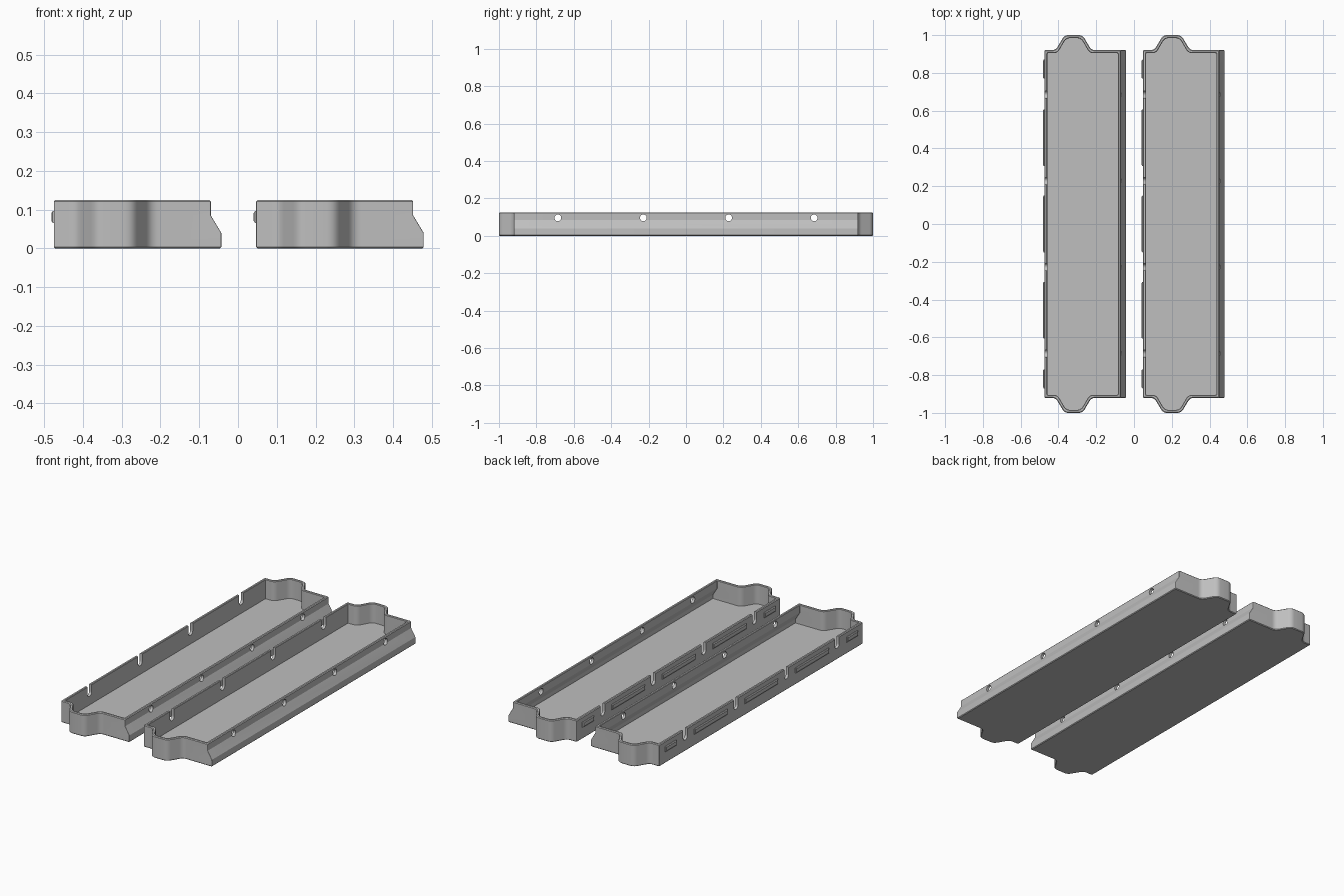
import bpy, bmesh, math
from mathutils import Vector

cube = bpy.data.objects.get("Cube")
if cube:
    bpy.data.objects.remove(cube, do_unlink=True)

grey = bpy.data.materials.new("light grey plastic")
grey.use_nodes = True
grey.diffuse_color = (0.52, 0.52, 0.52, 1)
grey.node_tree.nodes["Principled BSDF"].inputs["Base Color"].default_value = (0.52, 0.52, 0.52, 1)

TRAY_X = (-0.475, 0.047)          # left wall of each tray
HOLE_Y = (-0.685, -0.228, 0.228, 0.685)


def make_object(name, bm):
    bmesh.ops.recalc_face_normals(bm, faces=bm.faces[:])
    mesh = bpy.data.meshes.new(name)
    bm.to_mesh(mesh)
    bm.free()
    mesh.materials.append(grey)
    obj = bpy.data.objects.new(name, mesh)
    bpy.context.collection.objects.link(obj)
    return obj


def outline(right, inset):
    """Plan of the tray with a tab at each end, moved inward and rounded."""
    half = [(0, -0.92), (0.06, -0.92), (0.107, -1), (0.203, -1), (0.25, -0.92), (right, -0.92)]
    corners = [Vector(p) for p in half + [(x, -y) for x, y in reversed(half)]]
    n = len(corners)
    moved = []
    for i, p in enumerate(corners):
        a = (p - corners[i - 1]).normalized()
        b = (corners[(i + 1) % n] - p).normalized()
        na, nb = Vector((-a.y, a.x)), Vector((-b.y, b.x))
        moved.append(p + (na + nb) * inset / (1 + na.dot(nb)))
    points = []
    for i, p in enumerate(moved):
        trim = 0.004 if i % 6 in (0, 5) else 0.022
        start = p + (moved[i - 1] - p).normalized() * trim
        end = p + (moved[(i + 1) % n] - p).normalized() * trim
        for k in range(6):
            t = k / 5
            points.append(start * (1 - t) ** 2 + p * 2 * t * (1 - t) + end * t * t)
    return points


def prism(bm, profile, x0, x1):
    """Extrude a y-z profile along x."""
    a, b = ([bm.verts.new((x, y, z)) for y, z in profile] for x in (x0, x1))
    bm.faces.new(a)
    bm.faces.new(b[::-1])
    for i in range(len(a)):
        bm.faces.new((a[i - 1], a[i], b[i], b[i - 1]))


def arc(y, z, r, start, sweep, steps):
    angles = [math.radians(start + sweep * k / steps) for k in range(steps + 1)]
    return [(y + r * math.cos(t), z + r * math.sin(t)) for t in angles]


def build_tray():
    # Outer wall upward, over the rim, then down the inside: height, right edge, inset
    rings = [(0, 0.432, 0.004), (0.004, 0.432, 0), (0.04, 0.432, 0), (0.085, 0.405, 0),
             (0.121, 0.405, 0), (0.125, 0.405, 0.004), (0.125, 0.405, 0.013),
             (0.122, 0.405, 0.016), (0.08, 0.405, 0.016), (0.036, 0.432, 0.016),
             (0.014, 0.432, 0.016)]
    bm = bmesh.new()
    loops = [[bm.verts.new((p.x, p.y, z)) for p in outline(right, inset)]
             for z, right, inset in rings]
    for low, high in zip(loops, loops[1:]):
        for i in range(len(low)):
            bm.faces.new((low[i - 1], low[i], high[i], high[i - 1]))
    bm.faces.new(loops[0][::-1])
    bm.faces.new(loops[-1])
    return make_object("tray_left", bm)


def cut_openings(tray):
    # Round holes in the sloped side, open slots in the other side
    bm = bmesh.new()
    for y in HOLE_Y:
        prism(bm, arc(y, 0.096, 0.018, 0, 360, 24)[:-1], 0.3, 0.5)
        slot = arc(y, 0.082, 0.019, 180, 180, 12)
        prism(bm, slot + [(y + 0.019, 0.2), (y - 0.019, 0.2)], -0.05, 0.05)
    cutter = make_object("opening_cutter", bm)
    cutter.hide_render = True
    mod = tray.modifiers.new("openings", "BOOLEAN")
    mod.operation = "DIFFERENCE"
    mod.solver = "EXACT"
    mod.object = cutter
    bpy.context.view_layer.objects.active = tray
    bpy.ops.object.modifier_apply(modifier=mod.name)
    bpy.data.objects.remove(cutter, do_unlink=True)


def build_ribs():
    # Raised bars on the slotted side, with chamfered outer edges
    bm = bmesh.new()
    for y, length in ((-0.82, 0.1), (-0.457, 0.3), (0, 0.3), (0.457, 0.3), (0.82, 0.1)):
        loops = []
        for x, shrink in ((0.002, 0), (-0.003, 0), (-0.0065, 0.005)):
            h, v = length / 2 - shrink, 0.015 - shrink
            loops.append([bm.verts.new((x, y + sy * h, 0.081 + sz * v))
                          for sy, sz in ((-1, -1), (1, -1), (1, 1), (-1, 1))])
        for low, high in zip(loops, loops[1:]):
            for i in range(4):
                bm.faces.new((low[i - 1], low[i], high[i], high[i - 1]))
        bm.faces.new(loops[0])
        bm.faces.new(loops[-1])
    return make_object("side_ribs_left", bm)


tray = build_tray()
cut_openings(tray)
ribs = build_ribs()

bpy.ops.object.select_all(action="DESELECT")
tray.select_set(True)
bpy.context.view_layer.objects.active = tray
bpy.ops.object.shade_smooth_by_angle(angle=math.radians(25))

# Second tray repeats the first
for part in (tray, ribs):
    part.location.x = TRAY_X[0]
    twin = part.copy()
    twin.name = part.name.replace("left", "right")
    twin.location.x = TRAY_X[1]
    bpy.context.collection.objects.link(twin)
# Names follow the model's own sides
for part in (tray, ribs):
    base = part.name.replace("_left", "")
    twin = bpy.data.objects[base + "_right"]
    part.name, twin.name = base + "_temp", base + "_left"
    part.name = base + "_right"
